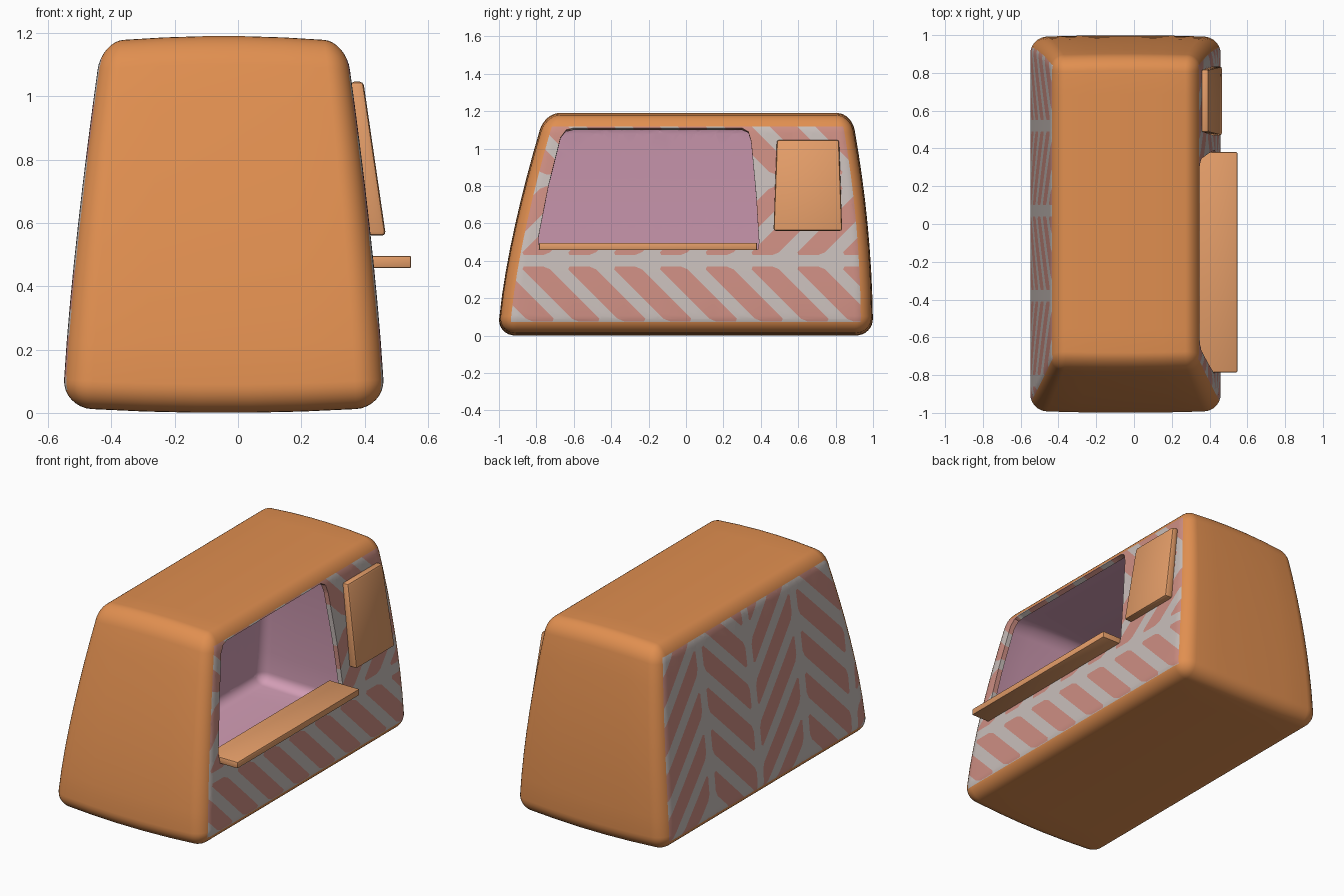
import bpy, bmesh, math
from mathutils import Vector

if "Cube" in bpy.data.objects:
    bpy.data.objects.remove(bpy.data.objects["Cube"])


def material(name, rgb):
    m = bpy.data.materials.new(name)
    m.diffuse_color = (*rgb, 1)
    m.use_nodes = True
    m.node_tree.nodes["Principled BSDF"].inputs["Base Color"].default_value = m.diffuse_color
    return m


orange = material("orange", (0.75, 0.275, 0.08))
red = material("dusty red", (0.61, 0.27, 0.225))
grey = material("warm grey", (0.578, 0.515, 0.491))
pink = material("pink", (0.645, 0.337, 0.462))
tan = material("tan", (0.78, 0.34, 0.14))

HALF = (0.505, 1.0, 0.595)
R = 0.09
STEPS = (5, 12, 8)


def samples(axis):
    # positions along one axis, denser in the rounded edges
    flat = HALF[axis] - R
    n = STEPS[axis]
    mid = [-flat + 2 * flat * i / n for i in range(n + 1)]
    end = [flat + R * math.tan(math.radians(a)) for a in (11.25, 22.5, 33.75, 45)]
    return [-e for e in reversed(end)] + mid + end


def shape(p):
    # round the box edges, then taper and bulge it
    c = Vector([max(-(h - R), min(h - R, v)) for v, h in zip(p, HALF)])
    q = c + R * (p - c).normalized()
    u = q.x / HALF[0]
    z = 0.595 + q.z * (1 - 0.03 * u * u)
    t = max(0, (q.z + 0.595) / 1.19)
    front = -1.005 + 0.25 * t ** 1.45
    back = 1.0 - 0.115 * t * t
    y = (front + back) / 2 + q.y * (1 - 0.01 * u * u) * (back - front) / 2
    return Vector((-0.045 + u * (0.508 - 0.122 * t ** 1.35), y, z))


def cut_polygon(bm, faces, poly):
    # slice faces along a convex (y, z) outline and return those inside it
    area = sum(a[0] * b[1] - b[0] * a[1] for a, b in zip(poly, poly[1:] + poly[:1]))
    if area < 0:
        poly = poly[::-1]
    for a, b in zip(poly, poly[1:] + poly[:1]):
        if not faces:
            break
        n = Vector((0, a[1] - b[1], b[0] - a[0])).normalized()
        co = Vector((0, a[0], a[1]))
        geom = set(faces)
        for f in faces:
            geom.update(f.edges)
            geom.update(f.verts)
        out = bmesh.ops.bisect_plane(bm, geom=list(geom), dist=1e-5,
                                     plane_co=co, plane_no=n)["geom"]
        faces = [f for f in out if isinstance(f, bmesh.types.BMFace)
                 and (f.calc_center_median() - co).dot(n) > 0]
    return faces


def chamfer(poly, c=0.022):
    out = []
    for i, p in enumerate(poly):
        p = Vector(p)
        for q in (poly[i - 1], poly[(i + 1) % len(poly)]):
            d = Vector(q) - p
            out.append(tuple(p + d.normalized() * min(c, d.length * 0.4)))
    return out


def side_faces(bm, sign):
    return [f for f in bm.faces if f.material_index == 2
            and f.calc_center_median().x * sign > 0.1]


def stripes(bm, sign, w0, w1, start, slope, swap):
    # one band of slanted stripes between w0 and w1
    for k in range(-3, 12):
        s = start + 0.245 * k
        d = slope * (w1 - w0)
        poly = [(s, w0), (s + 0.148, w0), (s + 0.148 + d, w1), (s + d, w1)]
        poly = chamfer(poly)
        if swap:
            poly = [(b, a) for a, b in poly]
        for f in cut_polygon(bm, side_faces(bm, sign), poly):
            f.material_index = 1


# body: rounded tapered box made of six grids
bm = bmesh.new()
limit = R * math.tan(math.radians(22.5)) - R + 1e-4
for axis in range(3):
    ia, ib = (axis + 1) % 3, (axis + 2) % 3
    sa, sb = samples(ia), samples(ib)
    for sign in (-1, 1):
        grid = []
        for a in sa:
            row = []
            for b in sb:
                p = Vector((0, 0, 0))
                p[axis], p[ia], p[ib] = sign * HALF[axis], a, b
                row.append(bm.verts.new(shape(p)))
            grid.append(row)
        for i in range(len(sa) - 1):
            for j in range(len(sb) - 1):
                vs = [grid[i][j], grid[i + 1][j], grid[i + 1][j + 1], grid[i][j + 1]]
                f = bm.faces.new(vs if sign > 0 else vs[::-1])
                inside = (max(abs(sa[i]), abs(sa[i + 1])) < HALF[ia] + limit
                          and max(abs(sb[j]), abs(sb[j + 1])) < HALF[ib] + limit)
                f.material_index = 2 if axis == 0 and inside else 0
bmesh.ops.remove_doubles(bm, verts=bm.verts, dist=1e-4)

# serving window opening
window = [(-0.785, 0.46), (0.385, 0.46), (0.39, 0.50), (0.375, 0.75), (0.348, 1.04),
          (0.333, 1.09), (0.30, 1.11), (-0.60, 1.11), (-0.64, 1.10), (-0.67, 1.06),
          (-0.735, 0.80), (-0.79, 0.52)]
hole = cut_polygon(bm, side_faces(bm, 1), window)
bmesh.ops.delete(bm, geom=hole, context="FACES")

# chevrons: rows on the right side, columns on the left side
stripes(bm, 1, 0.075, 0.37, -0.595, -1, False)
stripes(bm, 1, 0.43, 0.80, -0.89, 1, False)
stripes(bm, 1, 0.86, 1.16, -0.52, -1, False)
for i in range(5):
    lo = -1.28 + 0.45 * i
    up = i % 2 == 1
    stripes(bm, -1, lo + 0.03, lo + 0.42, -0.2 if up else 0.19, 1 if up else -1, True)

mesh = bpy.data.meshes.new("body")
bm.to_mesh(mesh)
bm.free()
body = bpy.data.objects.new("body", mesh)
bpy.context.collection.objects.link(body)
for m in (orange, red, grey, pink):
    mesh.materials.append(m)


def finish(obj, angle):
    bpy.ops.object.select_all(action="DESELECT")
    obj.select_set(True)
    bpy.context.view_layer.objects.active = obj
    for mod in list(obj.modifiers):
        bpy.ops.object.modifier_apply(modifier=mod.name)
    bpy.ops.object.shade_smooth_by_angle(angle=math.radians(angle))


# pink interior wall
shell = body.modifiers.new("shell", "SOLIDIFY")
shell.thickness = 0.03
shell.offset = -1
shell.material_offset = 3
shell.material_offset_rim = 0
finish(body, 40)


def slab(name, bottom, top, bevel):
    # each end: x0, x1, y0, y1, z
    b = bmesh.new()
    bmesh.ops.create_cube(b, size=2)
    for v in b.verts:
        x0, x1, y0, y1, z = top if v.co.z > 0 else bottom
        v.co = (x1 if v.co.x > 0 else x0, y1 if v.co.y > 0 else y0, z)
    me = bpy.data.meshes.new(name)
    b.to_mesh(me)
    b.free()
    me.materials.append(tan)
    o = bpy.data.objects.new(name, me)
    bpy.context.collection.objects.link(o)
    mod = o.modifiers.new("bevel", "BEVEL")
    mod.width = bevel
    mod.segments = 2
    finish(o, 30)


# counter shelf and menu board
slab("counter_shelf", (0.345, 0.547, -0.785, 0.38, 0.457),
     (0.345, 0.547, -0.785, 0.38, 0.496), 0.006)
slab("menu_board", (0.41, 0.467, 0.468, 0.835, 0.56),
     (0.355, 0.396, 0.486, 0.818, 1.046), 0.012)
